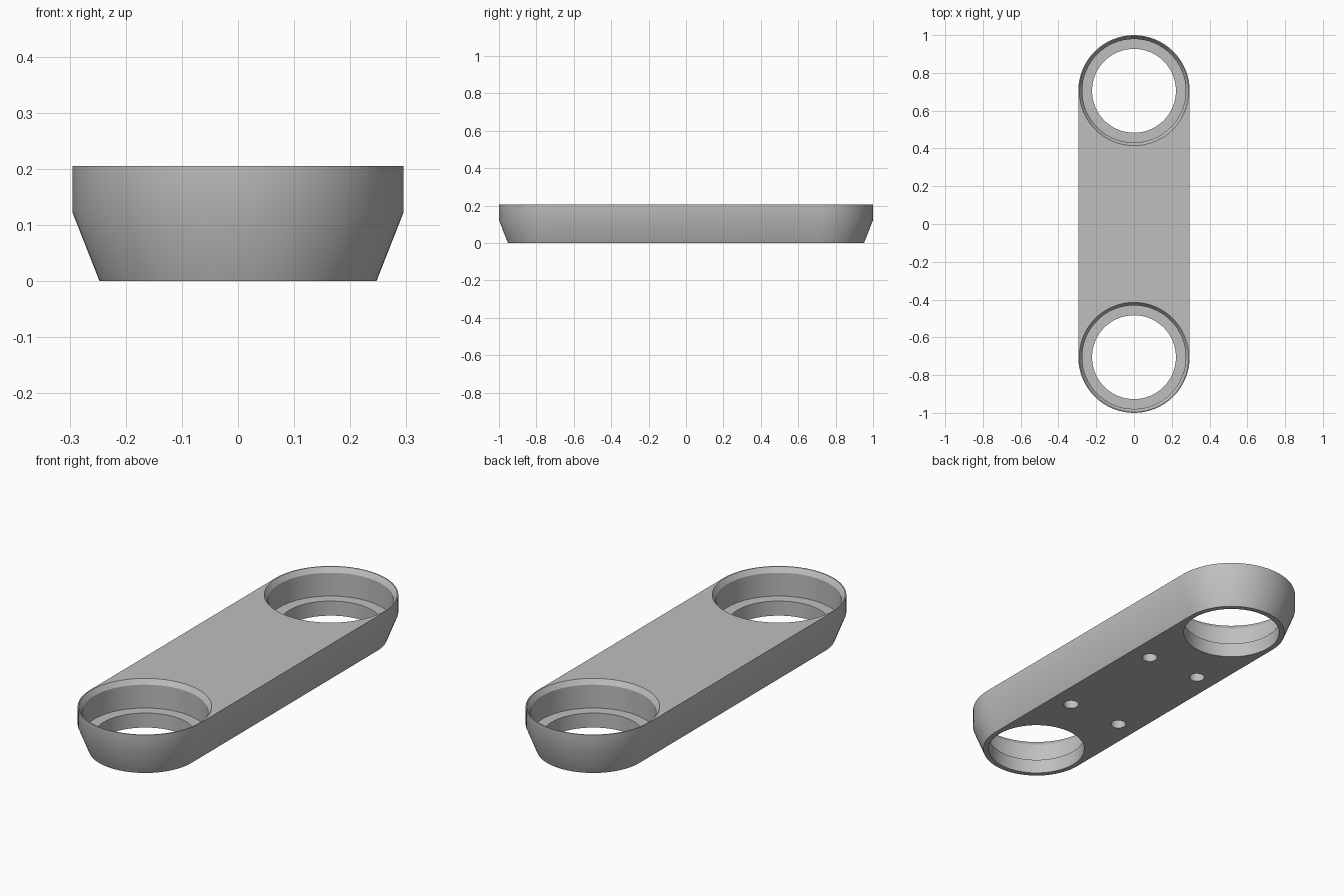
import bpy, bmesh
from math import pi, sin, cos, radians

if "Cube" in bpy.data.objects:
    bpy.data.objects.remove(bpy.data.objects["Cube"], do_unlink=True)

HEIGHT = 0.205
CENTRE_Y = 0.705      # distance of each ring socket from the middle
SEGMENTS = 64

grey = bpy.data.materials.new("plain_grey")
grey.use_nodes = True
colour = (0.52, 0.52, 0.52, 1)
grey.diffuse_color = colour
grey.node_tree.nodes["Principled BSDF"].inputs["Base Color"].default_value = colour


def circle(radius):
    return [(radius * cos(2 * pi * i / SEGMENTS), radius * sin(2 * pi * i / SEGMENTS))
            for i in range(SEGMENTS)]


def stadium(radius):
    """Rounded outline: two half circles joined by straight sides."""
    half = SEGMENTS // 2
    points = []
    for start, y in ((0, CENTRE_Y), (pi, -CENTRE_Y)):
        for i in range(half + 1):
            a = start + pi * i / half
            points.append((radius * cos(a), y + radius * sin(a)))
    return points


def loft(name, outline, profile, location=(0, 0, 0)):
    """Closed solid through an outline scaled by (radius, z) steps."""
    bm = bmesh.new()
    rings = [[bm.verts.new((x, y, z)) for x, y in outline(r)] for r, z in profile]
    n = len(rings[0])
    for low, high in zip(rings, rings[1:]):
        for i in range(n):
            j = (i + 1) % n
            bm.faces.new((low[i], low[j], high[j], high[i]))
    bm.faces.new(rings[0][::-1])
    bm.faces.new(rings[-1])
    bmesh.ops.recalc_face_normals(bm, faces=bm.faces)
    mesh = bpy.data.meshes.new(name)
    bm.to_mesh(mesh)
    bm.free()
    mesh.materials.append(grey)
    obj = bpy.data.objects.new(name, mesh)
    obj.location = location
    bpy.context.collection.objects.link(obj)
    return obj


# Body: tapered lower part, upright upper part
body = loft("link_body", stadium, [(0.247, 0), (0.295, 0.122), (0.295, HEIGHT)])

# Stepped sockets with a chamfered mouth, and blind screw holes underneath
socket = [(0.222, -0.05), (0.222, 0.07), (0.274, 0.07), (0.274, 0.182),
          (0.29, HEIGHT), (0.29, HEIGHT + 0.05)]
screw = [(0.035, -0.05), (0.035, 0.1)]
cutters = []
for side in (-1, 1):
    cutters.append(loft("socket_cutter", circle, socket, (0, side * CENTRE_Y, 0)))
    for across in (-1, 1):
        cutters.append(loft("screw_hole_cutter", circle, screw,
                            (across * 0.143, side * 0.284, 0)))

bpy.ops.object.select_all(action="DESELECT")
body.select_set(True)
bpy.context.view_layer.objects.active = body
for cutter in cutters:
    cutter.hide_render = True
    cut = body.modifiers.new("cut", "BOOLEAN")
    cut.operation = "DIFFERENCE"
    cut.solver = "EXACT"
    cut.object = cutter
    bpy.ops.object.modifier_apply(modifier=cut.name)
for cutter in cutters:
    bpy.data.objects.remove(cutter, do_unlink=True)

bpy.ops.object.shade_smooth_by_angle(angle=radians(30))
